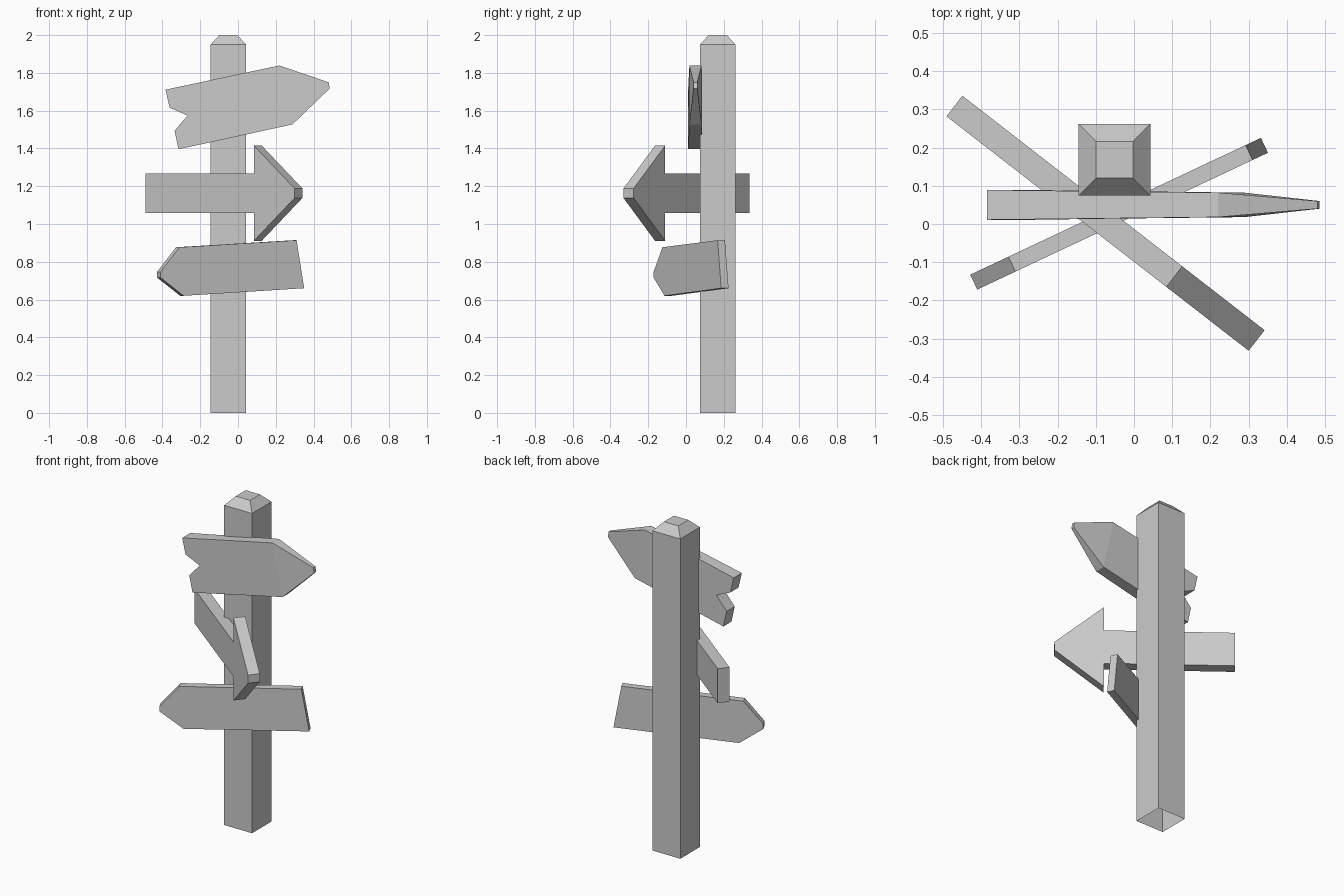
import bpy, bmesh, math
from mathutils import Matrix

if "Cube" in bpy.data.objects:
    bpy.data.objects.remove(bpy.data.objects["Cube"])


def finish(name, bm):
    bmesh.ops.recalc_face_normals(bm, faces=bm.faces[:])
    mesh = bpy.data.meshes.new(name)
    bm.to_mesh(mesh)
    bm.free()
    obj = bpy.data.objects.new(name, mesh)
    bpy.context.collection.objects.link(obj)
    return obj


def board(name, outline, angle=0, origin=(0, 0), crease=None):
    """Board from an outline of (along, height, half thickness), turned about z."""
    bm = bmesh.new()
    front = [bm.verts.new((u, -h, z)) for u, z, h in outline]
    back = [bm.verts.new((u, h, z)) for u, z, h in outline]
    n = len(outline)
    bm.faces.new(front)
    bm.faces.new(back[::-1])
    for i in range(n):
        j = (i + 1) % n
        bm.faces.new((front[i], front[j], back[j], back[i]))
    if crease:
        for side in (front, back):
            bmesh.ops.connect_verts(bm, verts=[side[i] for i in crease])
    turn = Matrix.Translation((*origin, 0)) @ Matrix.Rotation(math.radians(angle), 4, 'Z')
    bmesh.ops.transform(bm, matrix=turn, verts=bm.verts[:])
    return finish(name, bm)


# Square post with chamfered cap and open underside
bm = bmesh.new()
rings = []
for half, z in ((0.094, 0), (0.094, 1.95), (0.048, 2.0)):
    rings.append([bm.verts.new((-0.051 + sx * half, 0.168 + sy * half, z))
                  for sx, sy in ((-1, -1), (1, -1), (1, 1), (-1, 1))])
for low, high in zip(rings, rings[1:]):
    for i in range(4):
        j = (i + 1) % 4
        bm.faces.new((low[i], low[j], high[j], high[i]))
bm.faces.new(rings[-1])
finish("post", bm)

# Top sign: notched tail, thinning towards the tip
T, S, P = 0.039, 0.032, 0.010
board("top_sign", [
    (-0.384, 1.711, T), (-0.362, 1.616, T), (-0.267, 1.574, T),
    (-0.336, 1.494, T), (-0.315, 1.396, T), (0.288, 1.527, S),
    (0.485, 1.717, P), (0.480, 1.750, P), (0.220, 1.839, S)],
    origin=(0, 0.05), crease=(5, 8))

# Middle sign: straight arrow, its lower half mirrored about the centre line
upper = [(-0.5, 0.105), (0.227, 0.105), (0.227, 0.252), (0.5, 0.025)]
arrow = upper + [(u, -z) for u, z in reversed(upper)]
board("middle_sign", [(u, 1.163 + z, 0.034) for u, z in arrow],
      angle=-37.8, origin=(-0.0745, 0.002))

# Bottom sign: blunt pointed board facing left
c = math.cos(math.radians(25.2))
low = [(-0.31, 0.877), (-0.41, 0.747), (-0.41, 0.716),
       (-0.288, 0.62), (0.35, 0.66), (0.31, 0.914)]
board("bottom_sign", [(x / c, z, 0.0215) for x, z in low],
      angle=25.2, origin=(-0.009, 0.041))
